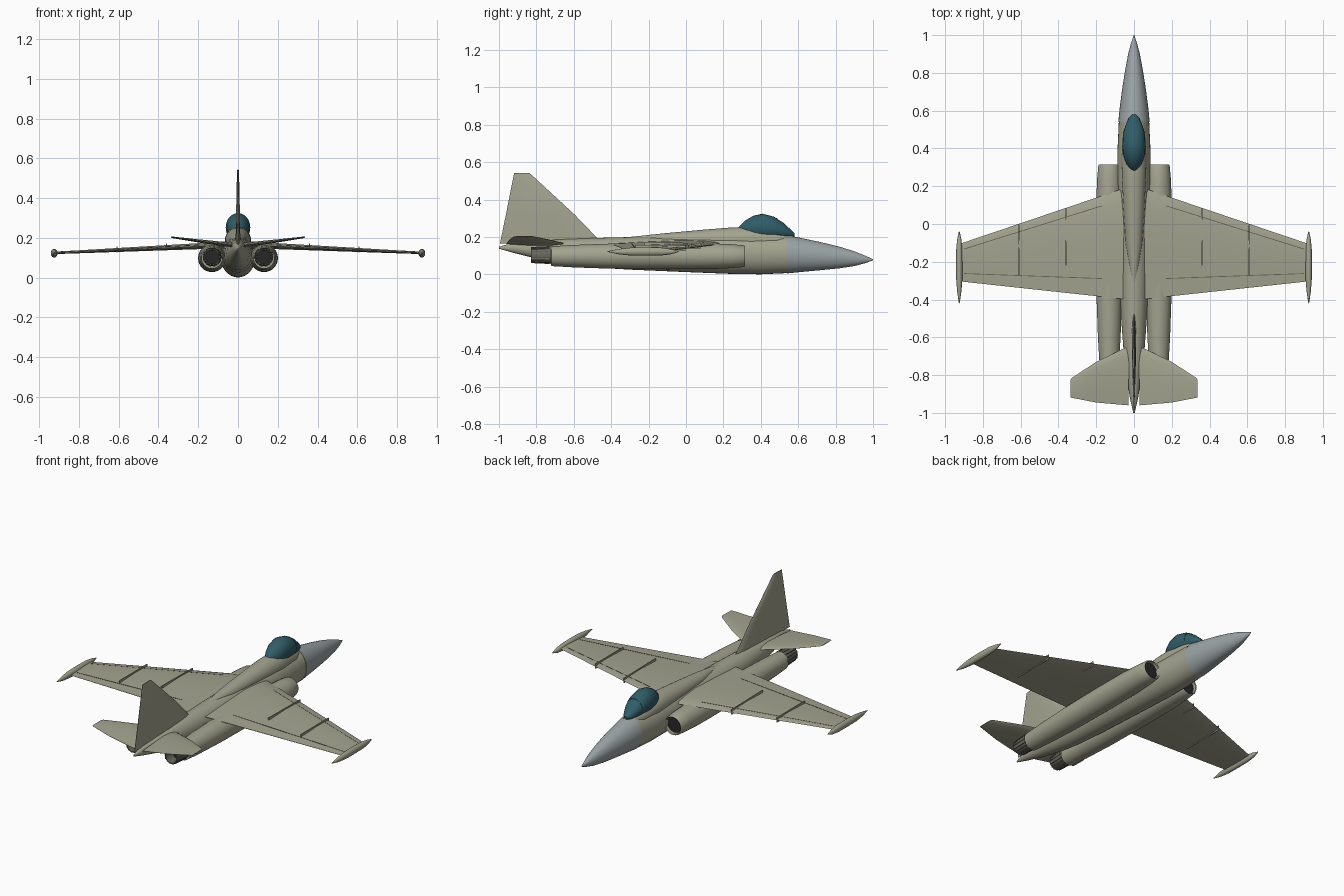
import bpy, bmesh, math
from mathutils import Vector


def material(name, r, g, b):
    m = bpy.data.materials.new(name)
    m.diffuse_color = (r, g, b, 1)
    return m


OLIVE = material("olive_paint", 0.37, 0.37, 0.28)
GREY = material("nose_grey", 0.33, 0.37, 0.38)
GLASS = material("dark_glass", 0.03, 0.11, 0.14)
DARK = material("dark_interior", 0.02, 0.02, 0.02)
METAL = material("nozzle_metal", 0.14, 0.14, 0.11)
SEAM = material("seam", 0.12, 0.12, 0.09)


def skin(name, rings, mat, caps=True, angle=35):
    """Bridge equal-length closed rings of points into one smooth surface."""
    bm = bmesh.new()
    rows = [[bm.verts.new(p) for p in ring] for ring in rings]
    n = len(rows[0])
    for a, b in zip(rows, rows[1:]):
        for i in range(n):
            j = (i + 1) % n
            bm.faces.new((a[i], a[j], b[j], b[i]))
    if caps:
        bm.faces.new(rows[0])
        bm.faces.new(rows[-1])
    bmesh.ops.recalc_face_normals(bm, faces=bm.faces)
    me = bpy.data.meshes.new(name)
    bm.to_mesh(me)
    bm.free()
    me.materials.append(mat)
    ob = bpy.data.objects.new(name, me)
    bpy.context.collection.objects.link(ob)
    bpy.ops.object.select_all(action='DESELECT')
    bpy.context.view_layer.objects.active = ob
    ob.select_set(True)
    bpy.ops.object.shade_smooth_by_angle(angle=math.radians(angle))
    return ob


def body(name, stations, mat, x=0, n=32, caps=True):
    """Loft ellipses; each station is (y, half width, bottom z, top z)."""
    rings = []
    for y, w, lo, hi in stations:
        c, h = (lo + hi) / 2, (hi - lo) / 2
        rings.append([(x + w * math.cos(k * math.tau / n), y,
                       c + h * math.sin(k * math.tau / n)) for k in range(n)])
    return skin(name, rings, mat, caps)


def tube(name, x, z, profile, mat, n=32, caps=True):
    """Round body along y; profile is (y, radius)."""
    return body(name, [(y, r, z - r, z + r) for y, r in profile], mat, x, n, caps)


AIRFOIL = [(0, 0.0), (0.04, 0.45), (0.15, 0.8), (0.35, 1.0), (0.7, 0.6), (1, 0.08)]


def foil(name, sections, normal, mat=OLIVE):
    """Thin airfoil surface; each section is (leading point, trailing point, half thickness)."""
    up, rings = Vector(normal), []
    for le, te, t in sections:
        le, te = Vector(le), Vector(te)
        top = [le.lerp(te, f) + up * t * h for f, h in AIRFOIL]
        low = [le.lerp(te, f) - up * t * h for f, h in AIRFOIL[1:]]
        rings.append(top + low[::-1])
    return skin(name, rings, mat)


def block(name, a, b, w, h, mat):
    """Thin bar from a to b, w thick across and h high."""
    a, b = Vector(a), Vector(b)
    side = (b - a).cross(Vector((0, 0, 1))).normalized() * w / 2
    up = Vector((0, 0, h / 2))
    rings = [[p + side + up, p - side + up, p - side - up, p + side - up] for p in (a, b)]
    return skin(name, rings, mat)


# Fuselage, nose cone and dorsal spine
body("fuselage", [(0.55, 0.080, 0.008, 0.208), (0.4, 0.087, 0.001, 0.212), (0.25, 0.09, 0.003, 0.212),
                  (0.0, 0.084, 0.013, 0.205), (-0.3, 0.077, 0.026, 0.2), (-0.5, 0.068, 0.038, 0.195),
                  (-0.65, 0.057, 0.056, 0.19), (-0.8, 0.04, 0.085, 0.182), (-0.92, 0.022, 0.115, 0.172),
                  (-1.0, 0.004, 0.138, 0.148)], OLIVE)
body("nose_cone", [(0.54, 0.083, 0.006, 0.211), (0.62, 0.075, 0.014, 0.194), (0.72, 0.062, 0.023, 0.173),
                   (0.82, 0.046, 0.033, 0.149), (0.9, 0.031, 0.045, 0.124), (0.96, 0.015, 0.061, 0.1),
                   (1.0, 0.002, 0.076, 0.082)], GREY)
body("dorsal_spine", [(0.57, 0.03, 0.15, 0.212), (0.48, 0.058, 0.13, 0.235), (0.35, 0.066, 0.12, 0.254),
                      (0.25, 0.064, 0.12, 0.252), (0.1, 0.056, 0.13, 0.24), (-0.1, 0.044, 0.14, 0.222),
                      (-0.25, 0.025, 0.15, 0.206), (-0.33, 0.004, 0.16, 0.198)], OLIVE)

# Canopy with windscreen frame
body("canopy", [(0.58, 0.008, 0.205, 0.222), (0.56, 0.028, 0.195, 0.24), (0.52, 0.046, 0.19, 0.277),
                (0.47, 0.058, 0.185, 0.309), (0.41, 0.062, 0.18, 0.325), (0.36, 0.056, 0.185, 0.314),
                (0.32, 0.041, 0.195, 0.291), (0.29, 0.02, 0.21, 0.263), (0.28, 0.004, 0.225, 0.25)], GLASS, n=24)
body("windscreen_frame", [(0.493, 0.0535, 0.187, 0.296), (0.485, 0.056, 0.186, 0.301)], GLASS, n=24)

# Fin
foil("tail_fin", [((0, -0.46, 0.18), (0, -0.995, 0.165), 0.012),
                  ((0, -0.595, 0.32), (0, -0.965, 0.31), 0.010),
                  ((0, -0.83, 0.537), (0, -0.92, 0.537), 0.005),
                  ((0, -0.84, 0.543), (0, -0.918, 0.543), 0.003)], (1, 0, 0))

for s, side in ((1, "right"), (-1, "left")):
    # Engine nacelle with open intake
    tube(side + "_nacelle", s * 0.131, 0.098,
         [(0.15, 0.05), (0.29, 0.047), (0.312, 0.05), (0.316, 0.054), (0.308, 0.058), (0.24, 0.064),
          (0.12, 0.069), (-0.1, 0.07), (-0.4, 0.067), (-0.6, 0.06), (-0.72, 0.053), (-0.722, 0.04)], OLIVE)
    tube(side + "_intake_duct", s * 0.131, 0.098, [(0.296, 0.047), (0.29, 0.0475)], DARK)

    # Exhaust nozzle, dark core and petals
    tube(side + "_nozzle", s * 0.13, 0.104,
         [(-0.7, 0.047), (-0.75, 0.046), (-0.83, 0.040), (-0.83, 0.035), (-0.75, 0.034)], METAL, caps=False)
    tube(side + "_exhaust_core", s * 0.13, 0.104, [(-0.76, 0.036), (-0.765, 0.036)], DARK)
    for k in range(14):
        a = k * math.tau / 14
        c, d = math.cos(a), math.sin(a)
        block(side + "_nozzle_petal", (s * 0.13 + 0.046 * c, -0.73, 0.104 + 0.046 * d),
              (s * 0.13 + 0.041 * c, -0.828, 0.104 + 0.041 * d), 0.006, 0.006, METAL)

    # Wing
    root = (Vector((s * 0.05, 0.19, 0.166)), Vector((s * 0.05, -0.398, 0.164)), 0.017)
    tip = (Vector((s * 0.92, -0.104, 0.126)), Vector((s * 0.92, -0.304, 0.122)), 0.006)
    foil(side + "_wing", [root, tip], (0, 0, 1))

    def on_wing(x, f):
        """Point on the wing's upper surface at span x and chord fraction f."""
        u = (x - 0.05) / 0.87
        h = next(h0 + (h1 - h0) * (f - f0) / (f1 - f0)
                 for (f0, h0), (f1, h1) in zip(AIRFOIL, AIRFOIL[1:]) if f <= f1)
        p = root[0].lerp(root[1], f).lerp(tip[0].lerp(tip[1], f), u)
        return p + Vector((0, 0, h * (root[2] + (tip[2] - root[2]) * u)))

    # Slat and flap seams, wing fences
    block(side + "_slat_seam", on_wing(0.17, 0.1), on_wing(0.9, 0.17), 0.004, 0.002, SEAM)
    block(side + "_flap_seam", on_wing(0.17, 0.82), on_wing(0.9, 0.79), 0.004, 0.002, SEAM)
    for x, f in ((0.36, 0.68), (0.61, 0.8)):
        block(side + "_wing_fence", on_wing(x, 0.01), on_wing(x, f), 0.005, 0.03, OLIVE)

    # Wingtip pod
    body(side + "_wingtip_pod", [(-0.04, 0.002, 0.121, 0.125), (-0.08, 0.011, 0.108, 0.136),
                                 (-0.13, 0.016, 0.102, 0.143), (-0.22, 0.017, 0.101, 0.145),
                                 (-0.3, 0.016, 0.102, 0.143), (-0.36, 0.011, 0.108, 0.136),
                                 (-0.42, 0.002, 0.121, 0.125)], OLIVE, s * 0.925, 20)

    # Tailplane
    foil(side + "_tailplane", [((s * 0.025, -0.645, 0.164), (s * 0.03, -0.96, 0.164), 0.012),
                               ((s * 0.2, -0.73, 0.185), (s * 0.2, -0.945, 0.185), 0.008),
                               ((s * 0.33, -0.815, 0.203), (s * 0.33, -0.92, 0.203), 0.004),
                               ((s * 0.337, -0.825, 0.204), (s * 0.337, -0.918, 0.204), 0.002)], (0, 0, 1))
